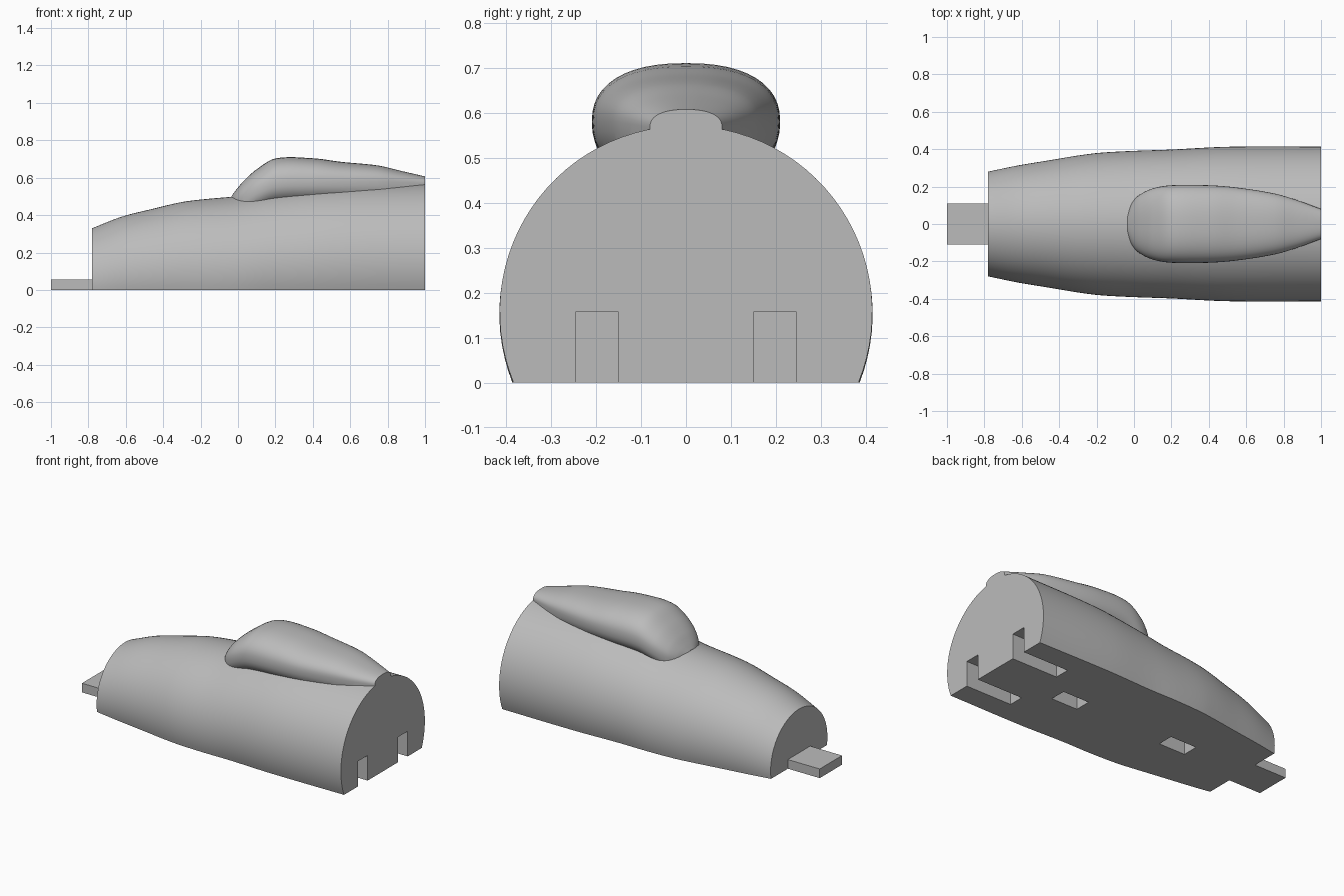
import bpy, bmesh, math
from mathutils import Vector

cube = bpy.data.objects.get("Cube")
if cube:
    bpy.data.objects.remove(cube, do_unlink=True)

grey = bpy.data.materials.new("plain_grey")
grey.use_nodes = True
grey.diffuse_color = (0.5, 0.5, 0.5, 1)
grey.node_tree.nodes["Principled BSDF"].inputs["Base Color"].default_value = (0.5, 0.5, 0.5, 1)


def refine(stations, steps):
    """Smoothly interpolate rows of (x, a, b, ...) along x."""
    rows = [Vector(s) for s in stations]
    n = len(rows)
    slopes = []
    for i in range(n):
        a, b = rows[max(i - 1, 0)], rows[min(i + 1, n - 1)]
        slopes.append((b - a) / (b[0] - a[0]))
    out = []
    for i in range(n - 1):
        h = rows[i + 1][0] - rows[i][0]
        for k in range(steps):
            t = k / steps
            row = (rows[i] * (2*t**3 - 3*t*t + 1) + slopes[i] * h * (t**3 - 2*t*t + t)
                   + rows[i + 1] * (3*t*t - 2*t**3) + slopes[i + 1] * h * (t**3 - t*t))
            row[0] = rows[i][0] + h * t
            out.append(row)
    return out + [rows[-1]]


def finish(name, bm):
    bmesh.ops.recalc_face_normals(bm, faces=bm.faces)
    mesh = bpy.data.meshes.new(name)
    bm.to_mesh(mesh)
    bm.free()
    mesh.materials.append(grey)
    ob = bpy.data.objects.new(name, mesh)
    bpy.context.collection.objects.link(ob)
    return ob


def loft(name, rings):
    """Skin closed rings of equal length and cap both ends."""
    bm = bmesh.new()
    loops = [[bm.verts.new(p) for p in ring] for ring in rings]
    for a, b in zip(loops, loops[1:]):
        for i in range(len(a)):
            j = (i + 1) % len(a)
            bm.faces.new((a[i], a[j], b[j], b[i]))
    bm.faces.new(loops[0])
    bm.faces.new(loops[-1])
    return finish(name, bm)


def box(name, x0, x1, y0, y1, z0, z1):
    bm = bmesh.new()
    bmesh.ops.create_cube(bm, size=1)
    for v in bm.verts:
        v.co = ((x0 + x1) / 2 + v.co.x * (x1 - x0),
                (y0 + y1) / 2 + v.co.y * (y1 - y0),
                (z0 + z1) / 2 + v.co.z * (z1 - z0))
    return finish(name, bm)


def body_ring(row, n=56):
    """Round arch standing on a flat base."""
    x, r, top = row
    centre = top - r
    low = -math.asin(centre / r)
    angles = [low + (math.pi - 2 * low) * i / n for i in range(n + 1)]
    pts = [[x, r * math.cos(a), centre + r * math.sin(a)] for a in angles]
    pts[0][2] = pts[-1][2] = 0
    return pts


def canopy_ring(row, n=48):
    """Squarish oval, its lower half sunk in the body."""
    x, w, top, mid = row
    pts = []
    for i in range(n):
        a = 2 * math.pi * i / n
        c, s = math.cos(a), math.sin(a)
        height = top - mid if s > 0 else 0.13
        pts.append((x, w * math.copysign(abs(c) ** 0.85, c),
                    mid + height * math.copysign(abs(s) ** 0.85, s)))
    return pts


def combine(target, other, operation):
    mod = target.modifiers.new(other.name, "BOOLEAN")
    mod.operation = operation
    mod.solver = "EXACT"
    mod.object = other
    bpy.context.view_layer.objects.active = target
    bpy.ops.object.modifier_apply(modifier=mod.name)
    bpy.data.objects.remove(other, do_unlink=True)


# Main body: x, radius, top height
body = loft("body", [body_ring(r) for r in refine([
    (-0.78, 0.28, 0.33), (-0.62, 0.313, 0.392), (-0.45, 0.341, 0.435),
    (-0.3, 0.366, 0.47), (-0.18, 0.381, 0.485), (0, 0.391, 0.502),
    (0.2, 0.398, 0.532), (0.5, 0.413, 0.562), (1, 0.414, 0.571)], 5)])

# Canopy fairing: x, half width, top height, height of widest point
canopy = loft("canopy", [canopy_ring(r) for r in refine([
    (-0.036, 0.06, 0.5, 0.46), (-0.01, 0.115, 0.535, 0.47), (0.03, 0.156, 0.583, 0.495),
    (0.1, 0.19, 0.645, 0.535), (0.2, 0.207, 0.703, 0.572), (0.4, 0.207, 0.704, 0.58),
    (0.55, 0.195, 0.685, 0.58), (0.75, 0.163, 0.665, 0.58),
    (0.87, 0.128, 0.637, 0.575), (1, 0.08, 0.607, 0.568)], 6)])
combine(body, canopy, "UNION")

# Rear slots and base sockets
for side in (-1, 1):
    y0, y1 = sorted((side * 0.15, side * 0.245))
    combine(body, box("slot_cutter", 0.685, 1.1, y0, y1, -0.1, 0.157), "DIFFERENCE")
for x in (0.37, -0.405):
    combine(body, box("socket_cutter", x, x + 0.18, -0.05, 0.05, -0.1, 0.157), "DIFFERENCE")

# Front tongue
box("front_tongue", -1, -0.78, -0.11, 0.11, 0, 0.057)

bpy.ops.object.select_all(action="DESELECT")
body.select_set(True)
bpy.context.view_layer.objects.active = body
bpy.ops.object.shade_smooth_by_angle(angle=math.radians(30))
